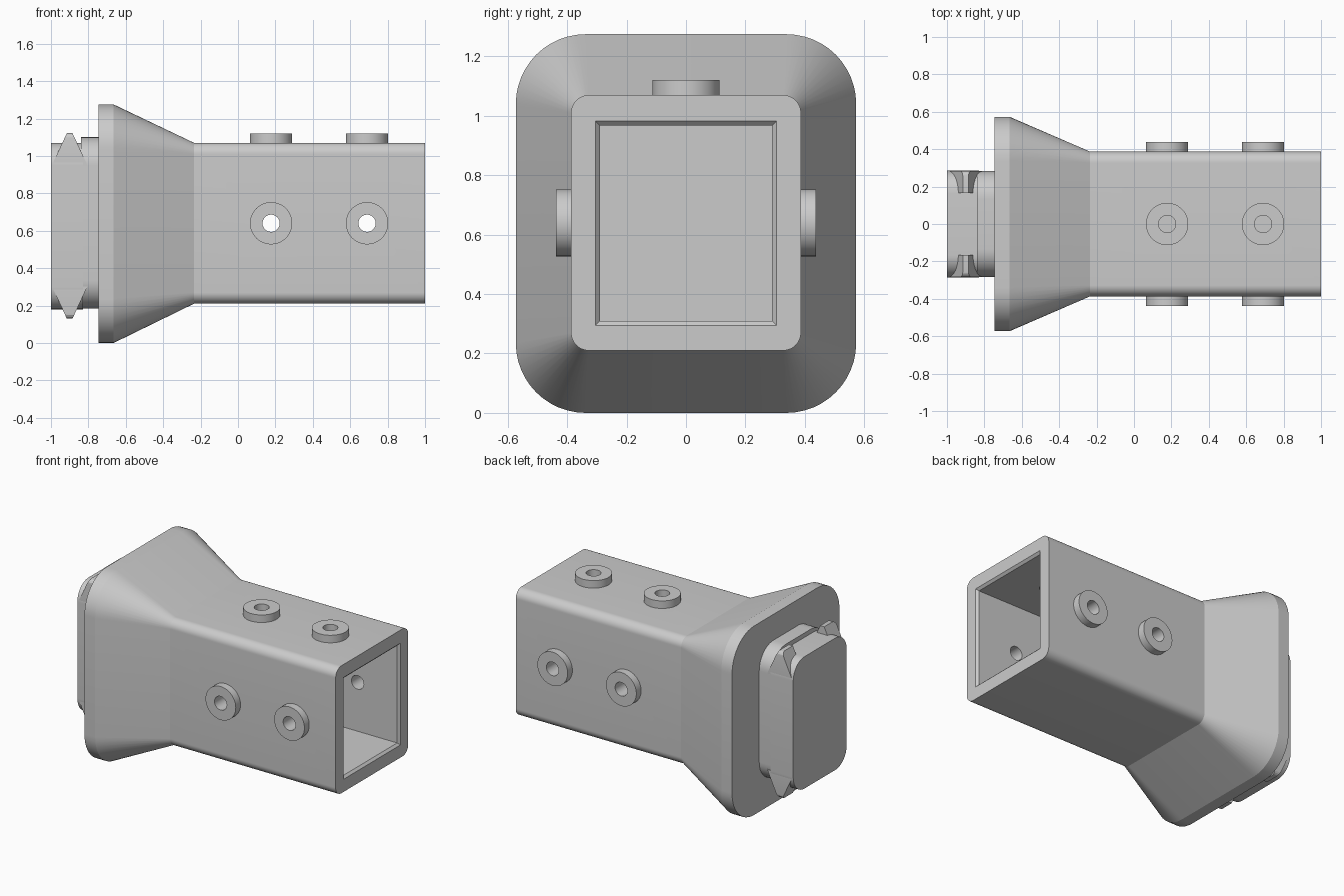
import bpy, bmesh, math
from mathutils import Matrix, Vector

if "Cube" in bpy.data.objects:
    bpy.data.objects.remove(bpy.data.objects["Cube"])

GREY = (0.6, 0.6, 0.6, 1)
grey = bpy.data.materials.new("plain grey")
grey.use_nodes = True
grey.diffuse_color = GREY
grey.node_tree.nodes["Principled BSDF"].inputs["Base Color"].default_value = GREY
MID = 0.64


def add(name, bm):
    bmesh.ops.recalc_face_normals(bm, faces=bm.faces)
    mesh = bpy.data.meshes.new(name)
    bm.to_mesh(mesh)
    bm.free()
    mesh.materials.append(grey)
    ob = bpy.data.objects.new(name, mesh)
    bpy.context.collection.objects.link(ob)
    return ob


def section(x, half_y, z0, z1, r, steps=12):
    """Rounded rectangle across the x axis; a zero radius gives four corners."""
    pts = []
    for i, (sy, sz) in enumerate([(1, 1), (-1, 1), (-1, -1), (1, -1)]):
        cy, cz = sy * (half_y - r), (z1 - r if sz > 0 else z0 + r)
        for k in range(steps + 1 if r else 1):
            a = math.pi / 2 * (i + k / steps)
            pts.append(Vector((x, cy + r * math.cos(a), cz + r * math.sin(a))))
    return pts


def loft(name, sections):
    bm = bmesh.new()
    rings = [[bm.verts.new(p) for p in section(*s)] for s in sections]
    n = len(rings[0])
    for a, b in zip(rings, rings[1:]):
        for i in range(n):
            j = (i + 1) % n
            bm.faces.new((a[i], a[j], b[j], b[i]))
    bm.faces.new(rings[0])
    bm.faces.new(rings[-1])
    return add(name, bm)


def cylinder(name, centre, axis, r, length):
    bm = bmesh.new()
    turn = Vector(axis).to_track_quat('Z', 'Y').to_matrix().to_4x4()
    bmesh.ops.create_cone(bm, cap_ends=True, segments=48, radius1=r, radius2=r,
                          depth=length, matrix=Matrix.Translation(centre) @ turn)
    return add(name, bm)


def cut(target, cutter):
    mod = target.modifiers.new("cut", 'BOOLEAN')
    mod.operation, mod.solver, mod.object = 'DIFFERENCE', 'EXACT', cutter
    bpy.context.view_layer.update()
    graph = bpy.context.evaluated_depsgraph_get()
    mesh = bpy.data.meshes.new_from_object(target.evaluated_get(graph))
    target.modifiers.clear()
    target.data = mesh
    bpy.data.objects.remove(cutter)


# Square tube flaring out to the rounded flange
body = loft("flared_tube", [
    (-0.745, 0.573, 0, 1.275, 0.235),
    (-0.665, 0.573, 0, 1.275, 0.235),
    (-0.235, 0.387, 0.21, 1.07, 0.06),
    (1, 0.387, 0.21, 1.07, 0.06)])

# Socket with a chamfered mouth
cut(body, loft("socket_cutter", [
    (-0.3, 0.29, 0.31, 0.967, 0),
    (0.985, 0.29, 0.31, 0.967, 0),
    (1.0, 0.304, 0.295, 0.982, 0),
    (1.1, 0.304, 0.295, 0.982, 0)]))

# Ring bosses and their bolt holes on the top and both sides
parts = [body]
for i, x in enumerate((0.177, 0.69)):
    cut(body, cylinder("side_hole", (x, 0, MID), (0, 1, 0), 0.046, 1.2))
    cut(body, cylinder("top_hole", (x, 0, 1.05), (0, 0, 1), 0.046, 0.4))
    for side, axis, reach in (("left", (0, 1, 0), 0.387),
                              ("right", (0, -1, 0), 0.387),
                              ("top", (0, 0, 1), 1.07 - MID)):
        centre = Vector((x, 0, MID)) + Vector(axis) * (reach + 0.025)
        boss = cylinder(f"{side}_boss_{i + 1}", centre, axis, 0.113, 0.052)
        cut(boss, cylinder("boss_hole", centre, axis, 0.046, 0.2))
        parts.append(boss)

# Plug behind the flange
parts.append(loft("plug_neck", [
    (-0.84, 0.283, 0.185, 1.1, 0.15), (-0.74, 0.283, 0.185, 1.1, 0.15)]))
parts.append(loft("plug_head", [
    (-1, 0.285, 0.18, 1.07, 0.12), (-0.83, 0.285, 0.18, 1.07, 0.12)]))

# Wedge-shaped catches on the four corners of the plug
WEDGE = [(-0.995, 0.95), (-0.915, 1.122), (-0.885, 1.122), (-0.805, 0.95)]
for side, sy in (("left", 1), ("right", -1)):
    for level, sz in (("upper", 1), ("lower", -1)):
        bm = bmesh.new()
        face = bm.faces.new([bm.verts.new((x, sy * 0.167, 0.626 + sz * (z - 0.626)))
                             for x, z in WEDGE])
        new = bmesh.ops.extrude_face_region(bm, geom=[face])["geom"]
        outer = [v for v in new if isinstance(v, bmesh.types.BMVert)]
        bmesh.ops.translate(bm, verts=outer, vec=(0, sy * 0.117, 0))
        ridge = [e for e in bm.edges if all(
            v in outer and abs(v.co.z - 0.626) > 0.4 for v in e.verts)]
        bmesh.ops.bevel(bm, geom=ridge, offset=0.03, segments=4,
                        profile=0.5, affect='EDGES')
        parts.append(add(f"{level}_{side}_catch", bm))

# Smooth rounds, sharp edges
bpy.ops.object.select_all(action='DESELECT')
for ob in parts:
    ob.select_set(True)
bpy.context.view_layer.objects.active = body
bpy.ops.object.shade_smooth_by_angle(angle=math.radians(20))
